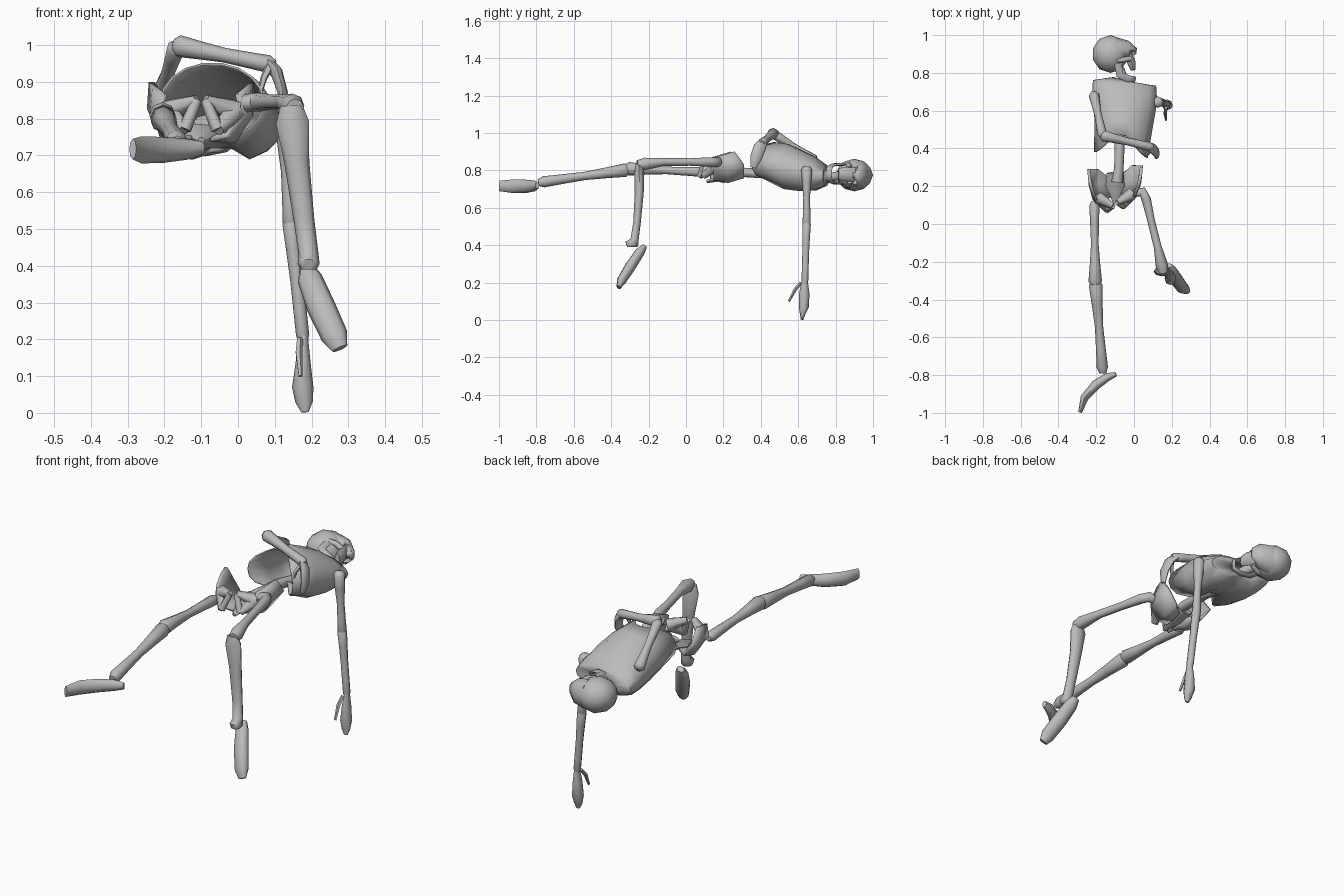
import bpy, bmesh, math
from mathutils import Vector

cube = bpy.data.objects.get("Cube")
if cube:
    bpy.data.objects.remove(cube, do_unlink=True)

bone = bpy.data.materials.new("bone_grey")
bone.use_nodes = True
bone.diffuse_color = (.5, .5, .5, 1)
bone.node_tree.nodes["Principled BSDF"].inputs["Base Color"].default_value = (.5, .5, .5, 1)

X, Y, Z = Vector((1, 0, 0)), Vector((0, 1, 0)), Vector((0, 0, 1))


def finish(bm, name, thickness=0):
    """Turn a bmesh into a bone coloured object with smooth shading."""
    bmesh.ops.recalc_face_normals(bm, faces=bm.faces)
    mesh = bpy.data.meshes.new(name)
    bm.to_mesh(mesh)
    bm.free()
    obj = bpy.data.objects.new(name, mesh)
    bpy.context.collection.objects.link(obj)
    mesh.materials.append(bone)
    if thickness:
        mod = obj.modifiers.new("thickness", "SOLIDIFY")
        mod.thickness = thickness
        mod.offset = 0
    bpy.ops.object.select_all(action="DESELECT")
    obj.select_set(True)
    bpy.context.view_layer.objects.active = obj
    bpy.ops.object.shade_smooth_by_angle(angle=math.radians(62))
    return obj


def loft(bm, rows, closed):
    """Bridge rows of points with quads and return the vertex rows."""
    grid = [[bm.verts.new(p) for p in row] for row in rows]
    count = len(grid[0])
    for a, b in zip(grid, grid[1:]):
        for i in range(count if closed else count - 1):
            j = (i + 1) % count
            bm.faces.new((a[i], a[j], b[j], b[i]))
    return grid


def tube(name, stations, ref=X, sides=8):
    """Bone through stations (x, y, z, radius along ref, radius across)."""
    pts = [Vector(s[:3]) for s in stations]
    rows = []
    for i, s in enumerate(stations):
        t = (pts[min(i + 1, len(pts) - 1)] - pts[max(i - 1, 0)]).normalized()
        u = (ref - t * ref.dot(t)).normalized()
        v = t.cross(u)
        ring = [2 * math.pi * k / sides for k in range(sides)]
        rows.append([pts[i] + u * s[3] * math.cos(a) + v * s[-1] * math.sin(a) for a in ring])
    bm = bmesh.new()
    grid = loft(bm, rows, True)
    bm.faces.new(grid[0])
    bm.faces.new(grid[-1])
    return finish(bm, name)


def long_bone(name, start, end, r_start, r_mid, r_end, ref=X):
    """Shaft that swells gradually towards both joints."""
    a, b = Vector(start), Vector(end)
    plan = ((0, r_start * .6), (.05, r_start), (.25, (r_start + r_mid) / 2), (.5, r_mid),
            (.75, (r_end + r_mid) / 2), (.94, r_end), (1, r_end * .6))
    return tube(name, [(*a.lerp(b, f), r) for f, r in plan], ref)


def ball(name, centre, size):
    bm = bmesh.new()
    bmesh.ops.create_icosphere(bm, subdivisions=2, radius=1)
    for v in bm.verts:
        v.co = Vector(centre) + Vector(c * s for c, s in zip(v.co, size))
    return finish(bm, name)


# Ribcage: open and notched towards the pelvis, hollowed for the spine at the back
def rib_ring(y, cx, width, top, bottom, notch):
    row = []
    for k in range(18):
        a = 2 * math.pi * k / 18
        c, s = math.cos(a), math.sin(a)
        z = (top + bottom) / 2 + (top - bottom) / 2 * s
        if s < 0:
            z += (top - bottom) * .3 * math.exp(-(c / .3) ** 2)
        yy = y - .015 * c + notch * abs(s) * (1 - abs(c))
        row.append((cx + width * c, yy, z))
    return row


ribs = ((.365, -.07, .14, .95, .74, .13), (.52, -.055, .15, .94, .68, .03),
        (.62, -.05, .163, .905, .672, 0), (.69, -.05, .168, .87, .68, 0),
        (.745, -.05, .165, .83, .71, 0), (.76, -.05, .06, .81, .74, 0))
bm = bmesh.new()
loft(bm, [rib_ring(*r) for r in ribs], True)
finish(bm, "ribcage", .006)

# Spine and neck
tube("spine", [(-.09, .22, .79, .03, .02), (-.08, .3, .79, .025, .025), (-.075, .45, .78, .027, .025),
               (-.06, .62, .75, .025, .025), (-.05, .75, .76, .024, .024),
               (-.07, .81, .77, .024, .024), (-.11, .86, .775, .024, .024)])

# Pelvis
MID = -.1
CREST = ((.03, .25, .76), (.09, .3, .765), (.14, .3, .83), (.135, .25, .9))
WAIST = ((.03, .2, .745), (.09, .215, .74), (.132, .215, .81), (.125, .2, .885))
RIM = ((.025, .15, .745), (.07, .14, .755), (.112, .14, .81), (.1, .135, .865))
for side, s in (("left", 1), ("right", -1)):
    def flip(row):
        return [(MID + s * x, y + s * .01, z) for x, y, z in row]
    bm = bmesh.new()
    loft(bm, [flip(r) for r in (CREST, WAIST, RIM)], False)
    finish(bm, side + "_hip_blade", .016)
    socket, pubis, sit = flip(((.09, .15, .82), (.012, .105, .85), (.045, .085, .77)))
    tube(side + "_pubic_bone", [(*socket, .034), (*pubis, .016)], Y, 6)
    tube(side + "_pubic_branch", [(*pubis, .015), (*sit, .018)], X, 6)
    tube(side + "_sitting_bone", [(*sit, .018), (*socket, .032)], X, 6)
tube("sacrum", [(MID, .27, .78, .045, .022), (MID, .2, .76, .05, .018), (MID, .11, .74, .01, .01)], X, 6)

# Left leg: knee bent, shin hanging down
tube("left_thigh_bone", [(.0, .165, .84, .022), (.045, .17, .845, .026), (.065, .13, .845, .025),
                         (.09, .02, .845, .02), (.125, -.12, .845, .021),
                         (.148, -.22, .835, .033), (.155, -.26, .83, .024)], Z)
tube("left_shin_bone", [(.145, -.25, .835, .03, .018), (.148, -.25, .79, .045, .027),
                        (.16, -.25, .68, .034, .024), (.18, -.262, .52, .028, .02),
                        (.192, -.275, .43, .027, .022), (.192, -.29, .405, .03, .036),
                        (.192, -.29, .39, .022, .025)])
# Right leg: stretched out
long_bone("right_thigh_bone", (-.21, .12, .79), (-.205, -.33, .81), .027, .02, .036, Z)
long_bone("right_shin_bone", (-.205, -.3, .805), (-.165, -.79, .735), .036, .022, .03, Z)

# Feet: flat wedges from heel to toe
tube("left_foot", [(.185, -.22, .395, .02, .014), (.195, -.245, .365, .034, .026),
                   (.225, -.295, .29, .039, .03), (.262, -.345, .21, .037, .026),
                   (.277, -.36, .175, .022, .012)], Vector((.85, 0, .4)))
tube("right_foot", [(-.095, -.795, .72, .018, .012), (-.14, -.81, .717, .029, .022),
                    (-.2, -.85, .715, .035, .026), (-.262, -.92, .715, .037, .022),
                    (-.286, -.997, .717, .028, .01)], Z)

# Left arm: hanging straight down
long_bone("left_upper_arm", (.125, .645, .82), (.145, .645, .49), .03, .018, .022)
long_bone("left_forearm", (.142, .645, .53), (.178, .635, .19), .023, .018, .018)
tube("left_hand", [(.178, .635, .21, .012, .016), (.177, .632, .14, .02, .028), (.176, .63, .07, .029, .027),
                   (.18, .623, .03, .024, .014), (.182, .62, .002, .01, .007)])
tube("left_thumb", [(.168, .615, .2, .009), (.165, .585, .165, .01), (.17, .55, .1, .006)], X, 5)

# Right arm: elbow raised, forearm across the belly
long_bone("right_upper_arm", (-.215, .695, .85), (-.165, .46, 1), .028, .019, .026, Z)
long_bone("right_forearm", (-.175, .47, 1), (.1, .405, .945), .03, .02, .024, Z)
tube("right_hand", [(.075, .415, .955, .015, .022), (.105, .395, .925, .017, .034),
                    (.122, .375, .87, .014, .032), (.115, .36, .815, .008, .016)])
tube("right_thumb", [(.085, .39, .94, .012), (.07, .37, .91, .01), (.06, .36, .87, .006)], Y, 5)

# Skull: cranium, brow and nose wedge, turned to the left
ball("cranium", (-.125, .9, .775), (.097, .1, .087))
face = tube("face", [(-.09, .92, .775, .068, .078), (-.03, .922, .775, .048, .066),
                     (.014, .916, .775, .014, .03)], Y)
# Eye sockets hollowed out of the face, cheek bones below them
for side, s in (("left", 1), ("right", -1)):
    cutter = ball("eye_cutter", (-.005, .9, .775 + s * .033), (.025, .018, .02))
    mod = face.modifiers.new("eye", "BOOLEAN")
    mod.operation = "DIFFERENCE"
    mod.object = cutter
    bpy.context.view_layer.objects.active = face
    bpy.ops.object.modifier_apply(modifier=mod.name)
    bpy.data.objects.remove(cutter, do_unlink=True)
    tube(side + "_cheek_bone", [(-.09, .865, .775 + s * .06, .012), (-.05, .87, .775 + s * .055, .014),
                                (-.02, .875, .775 + s * .035, .014)], Y, 6)

# Upper and lower jaws
tube("upper_jaw", [(-.03, .9, .778, .022, .04), (-.012, .85, .78, .022, .038), (-.005, .815, .782, .012, .03)])
half = [(-.085, .85, .052), (-.075, .79, .048), (-.03, .768, .038), (.002, .762, .02)]
arch = [(x, y, .782 + z, .02, .008) for x, y, z in half]
arch += [(x, y, .782 - z, .02, .008) for x, y, z in reversed(half)]
tube("lower_jaw", arch, Vector((.4, 1, 0)), 6)
